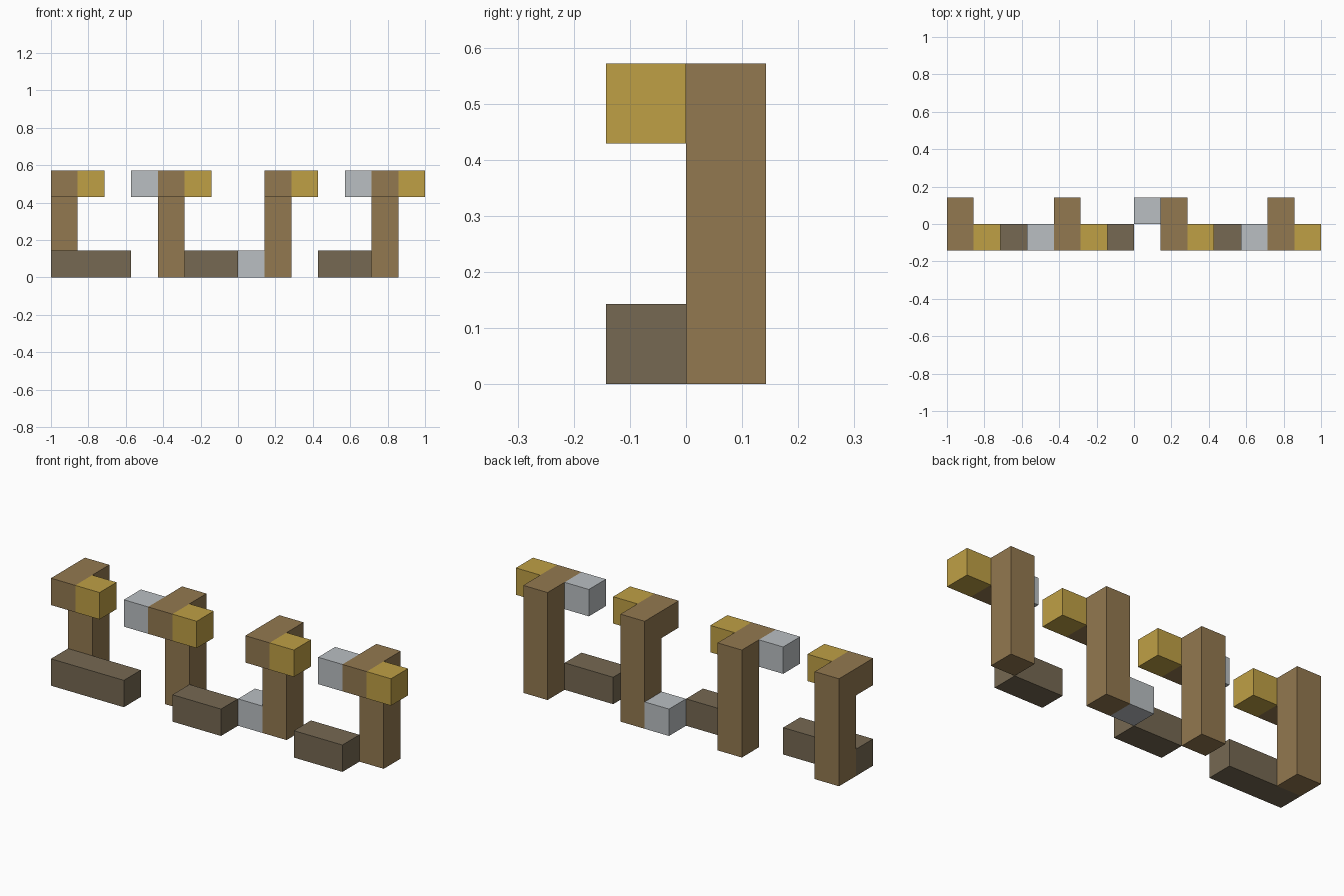
import bpy
import bmesh
from mathutils import Vector

cube = bpy.data.objects.get("Cube")
if cube:
    bpy.data.objects.remove(cube, do_unlink=True)

U = 1 / 7  # one block edge


def material(name, color):
    mat = bpy.data.materials.new(name)
    mat.use_nodes = True
    mat.diffuse_color = (*color, 1)
    bsdf = next(n for n in mat.node_tree.nodes if n.type == 'BSDF_PRINCIPLED')
    bsdf.inputs["Base Color"].default_value = (*color, 1)
    return mat


brown = material("wood brown", (0.29, 0.19, 0.08))
gold = material("gold", (0.52, 0.35, 0.06))
silver = material("silver grey", (0.49, 0.52, 0.54))
dark = material("dark brown", (0.18, 0.14, 0.085))


def extrude_profile(name, profile, x, length, mat):
    """Extrude a (y, z) profile along x, all in block units."""
    bm = bmesh.new()
    face = bm.faces.new([bm.verts.new(Vector((x, y, z)) * U) for y, z in profile])
    moved = bmesh.ops.extrude_face_region(bm, geom=[face])["geom"]
    verts = [v for v in moved if isinstance(v, bmesh.types.BMVert)]
    bmesh.ops.translate(bm, verts=verts, vec=(length * U, 0, 0))
    bmesh.ops.recalc_face_normals(bm, faces=bm.faces)
    mesh = bpy.data.meshes.new(name)
    bm.to_mesh(mesh)
    bm.free()
    mesh.materials.append(mat)
    obj = bpy.data.objects.new(name, mesh)
    bpy.context.collection.objects.link(obj)
    return obj


def block(name, x, y, z, length, mat):
    profile = [(y, z), (y + 1, z), (y + 1, z + 1), (y, z + 1)]
    return extrude_profile(name, profile, x, length, mat)


# Posts with a head reaching forward, each with a gold block on its left
post = [(0, 0), (1, 0), (1, 4), (-1, 4), (-1, 3), (0, 3)]
for i, x in enumerate(range(-7, 6, 4), 1):
    extrude_profile(f"post_{i}", post, x, 1, brown)
    block(f"gold_block_{i}", x + 1, -1, 3, 1, gold)

# Dark beams on the ground in front
for i, (x, length) in enumerate([(-7, 3), (-2, 2), (3, 2)], 1):
    block(f"ground_beam_{i}", x, -1, 0, length, dark)

# Silver blocks: two beside the heads, one on the ground behind
for i, (x, y, z) in enumerate([(-4, -1, 3), (4, -1, 3), (0, 0, 0)], 1):
    block(f"silver_block_{i}", x, y, z, 1, silver)
